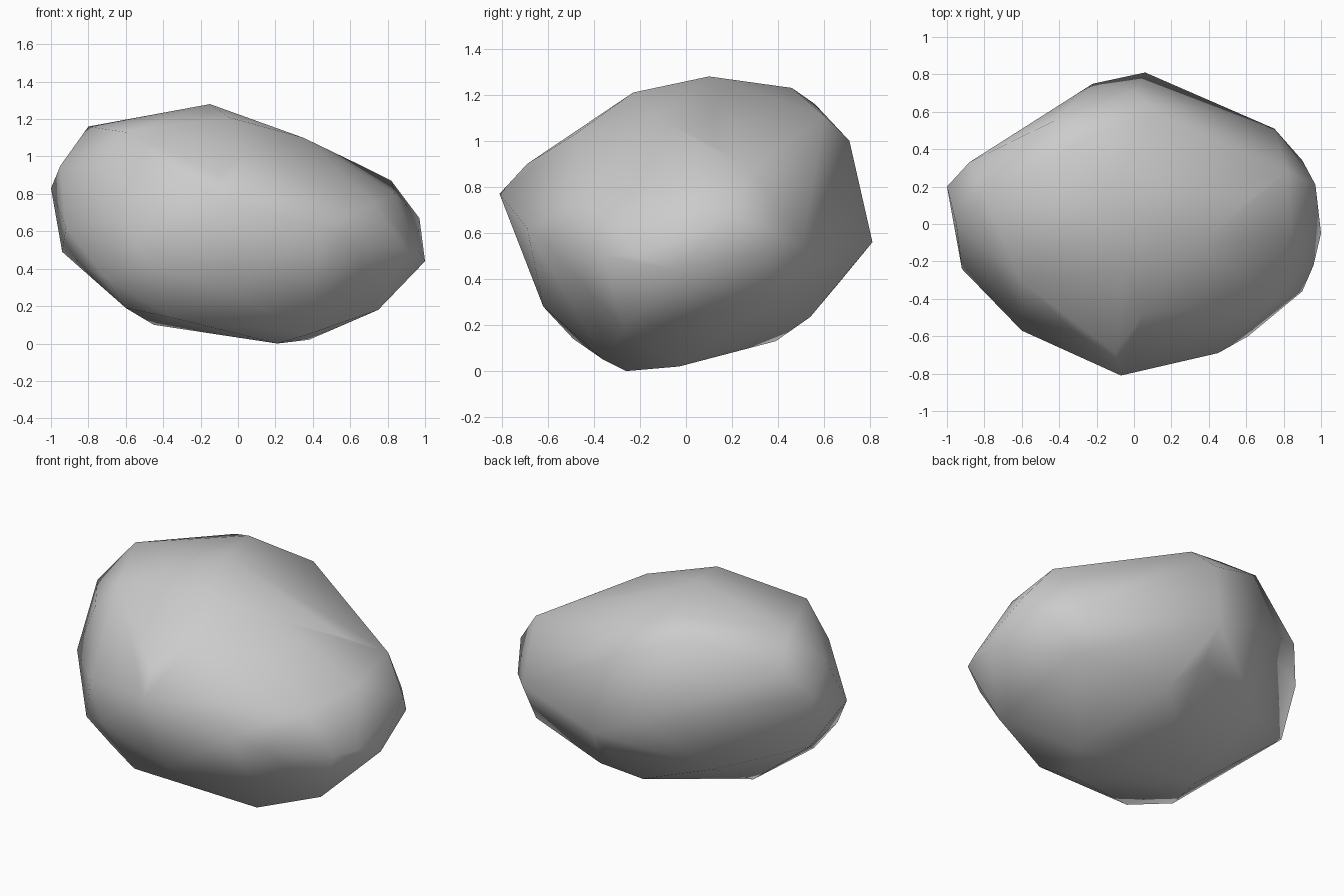
import bpy, bmesh

# Corner points of the boulder, grouped by region
crown = [(-.15, .10, 1.28), (-.25, .46, 1.23), (-.05, -.23, 1.21), (-.80, .15, 1.16),
         (.09, .60, 1.11), (.35, -.12, 1.10), (.05, -.48, 1.03), (-.30, -.40, 1.06),
         (-.60, -.31, 1.13), (.0, .71, 1.0), (-.41, .56, 1.16), (.62, .13, .97)]
left_side = [(-1, .20, .83), (-.95, .0, .95), (-.92, -.24, .62), (-.94, .15, .49),
             (-.88, .33, 1.0), (-.71, -.45, .35), (-.77, -.28, .94)]
right_side = [(1, -.05, .44), (.97, .21, .67), (.90, .34, .52), (.75, .51, .55),
              (.82, .28, .87), (.96, -.22, .50), (.90, -.36, .50), (.73, -.42, .75),
              (.84, -.05, .80)]
front_side = [(-.07, -.81, .77), (-.10, -.69, .90), (.61, -.60, .55), (.45, -.69, .62),
              (-.60, -.57, .65), (-.50, -.60, .43), (-.05, -.62, .28)]
back_side = [(.06, .81, .56), (-.22, .75, .68), (.05, .67, .39), (.20, .54, .235),
             (.74, .39, .31), (-.50, .45, .35)]
underside = [(.21, -.26, 0), (.38, -.03, .02), (.38, -.36, .05), (.75, -.27, .18),
             (-.45, -.01, .10), (.02, .39, .13), (-.36, -.49, .14), (-.60, -.38, .19)]

# Wrap the corners in a faceted shell
bm = bmesh.new()
for group in (crown, left_side, right_side, front_side, back_side, underside):
    for p in group:
        bm.verts.new(p)
bmesh.ops.convex_hull(bm, input=bm.verts)
loose = [v for v in bm.verts if not v.link_faces]
bmesh.ops.delete(bm, geom=loose, context='VERTS')
bmesh.ops.recalc_face_normals(bm, faces=bm.faces)
for f in bm.faces:
    f.smooth = True

mesh = bpy.data.meshes.new("boulder")
bm.to_mesh(mesh)
bm.free()
boulder = bpy.data.objects.new("boulder", mesh)
bpy.context.collection.objects.link(boulder)
